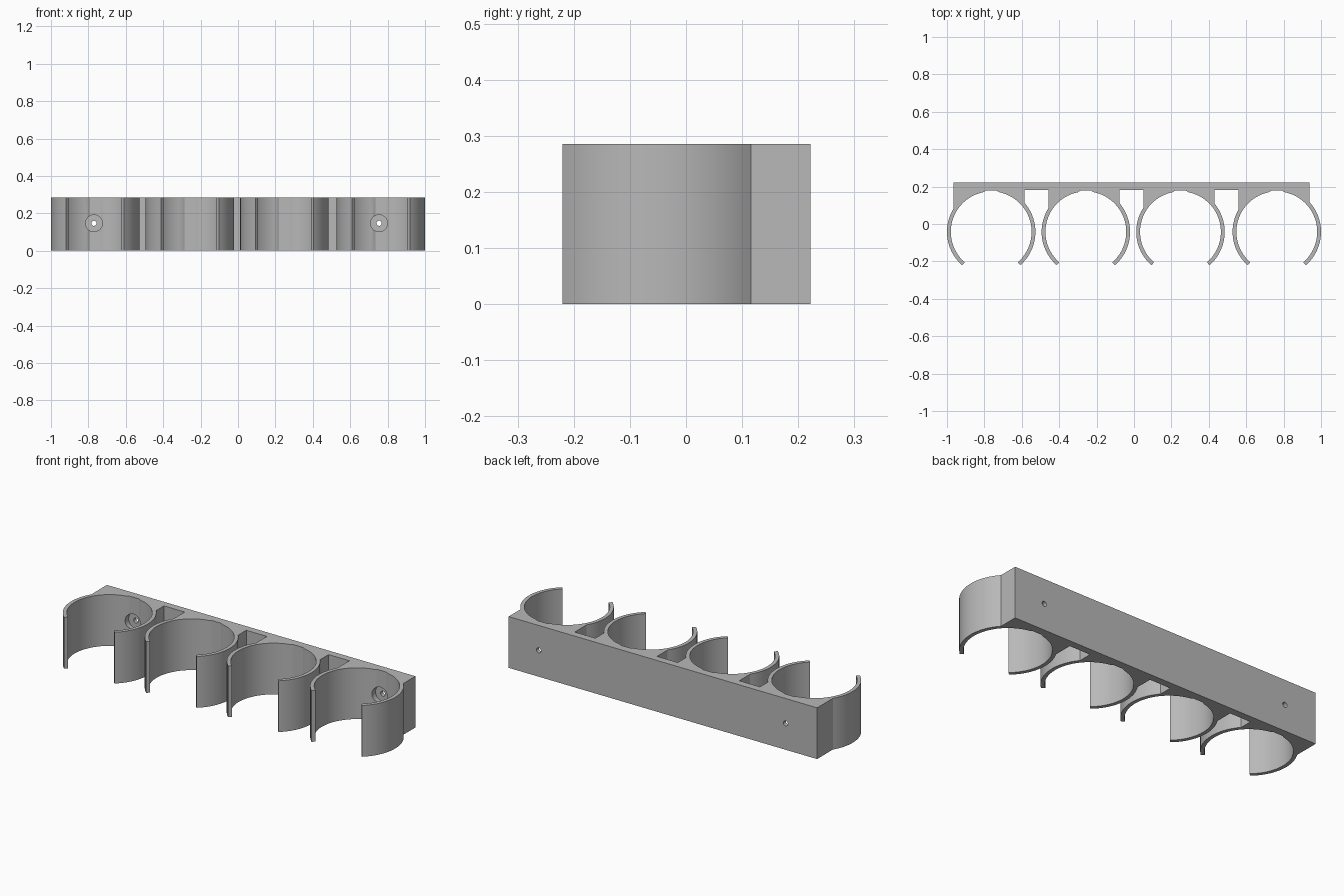
import bpy, bmesh
from math import sin, cos, acos, radians, pi
from mathutils import Matrix

cube = bpy.data.objects.get("Cube")
if cube:
    bpy.data.objects.remove(cube)

HEIGHT = 0.286
BACK, NOTCH, FLAT = 0.222, 0.182, 0.178      # y of back wall, notch floor, seat flat
R_OUT, R_IN, RING_Y = 0.2365, 0.216, -0.042
TIP = radians(49)                            # clip arms end this far below the middle
RINGS = [-0.7635, -0.2575, 0.2485, 0.7635]
BLOCK_HALF, PITCH, SHIFT = 0.19, 0.508, -0.0125
SCREW_X, SCREW_Z = (-0.77, 0.754), 0.147

grey = bpy.data.materials.new("plain grey")
grey.use_nodes = True
colour = (0.48, 0.48, 0.48, 1)
grey.diffuse_color = colour
grey.node_tree.nodes["Principled BSDF"].inputs["Base Color"].default_value = colour


def arc(cx, r, a, b, n):
    return [(cx + r * cos(a + (b - a) * i / n),
             RING_Y + r * sin(a + (b - a) * i / n)) for i in range(n + 1)]


def clip_outline(cx, left, right):
    """Outline of one clip, from its left block side round to its right one."""
    start = acos((left - cx) / R_OUT)
    end = acos((right - cx) / R_OUT)
    pts = arc(cx, R_OUT, start, pi + TIP, 24)
    inner = arc(cx, R_IN, pi + TIP, -TIP, 72)
    # flatten the seat against the back wall
    pts += [(x, FLAT) if abs(x - cx) < 0.043 and y > 0 else (x, y) for x, y in inner]
    pts += arc(cx, R_OUT, -TIP, end, 24)
    return pts


# Outline of the whole rack: back bar, blocks, notches and clips
outline = []
for i, cx in enumerate(RINGS):
    mid = SHIFT + (i - 1.5) * PITCH
    left, right = mid - BLOCK_HALF, mid + BLOCK_HALF
    outline.append((left, BACK if i == 0 else NOTCH))
    outline += clip_outline(cx, left, right)
    outline.append((right, BACK if i == len(RINGS) - 1 else NOTCH))

bm = bmesh.new()
face = bm.faces.new([bm.verts.new((x, y, 0)) for x, y in outline])
top = bmesh.ops.extrude_face_region(bm, geom=[face])["geom"]
bmesh.ops.translate(bm, vec=(0, 0, HEIGHT),
                    verts=[v for v in top if isinstance(v, bmesh.types.BMVert)])
bmesh.ops.recalc_face_normals(bm, faces=bm.faces)
mesh = bpy.data.meshes.new("clip_rack")
bm.to_mesh(mesh)
bm.free()
mesh.materials.append(grey)
rack = bpy.data.objects.new("clip_rack", mesh)
bpy.context.collection.objects.link(rack)
bpy.context.view_layer.objects.active = rack
rack.select_set(True)


def drill(x, radius, y0, y1):
    """Cut a round hole through the rack along y."""
    cut = bmesh.new()
    place = Matrix.Translation((x, (y0 + y1) / 2, SCREW_Z)) @ Matrix.Rotation(pi / 2, 4, 'X')
    bmesh.ops.create_cone(cut, cap_ends=True, segments=32, radius1=radius,
                          radius2=radius, depth=y1 - y0, matrix=place)
    data = bpy.data.meshes.new("hole_cutter")
    cut.to_mesh(data)
    cut.free()
    data.materials.append(grey)
    cutter = bpy.data.objects.new("hole_cutter", data)
    cutter.hide_render = True
    bpy.context.collection.objects.link(cutter)
    mod = rack.modifiers.new("hole", 'BOOLEAN')
    mod.operation, mod.solver, mod.object = 'DIFFERENCE', 'EXACT', cutter
    bpy.ops.object.modifier_apply(modifier=mod.name)
    bpy.data.objects.remove(cutter)


# Screw holes with a wider recess for the head
for x in SCREW_X:
    drill(x, 0.045, 0.1, 0.2)
    drill(x, 0.014, 0.15, 0.26)

bpy.ops.object.select_all(action='DESELECT')
rack.select_set(True)
bpy.ops.object.shade_smooth_by_angle(angle=radians(25))
